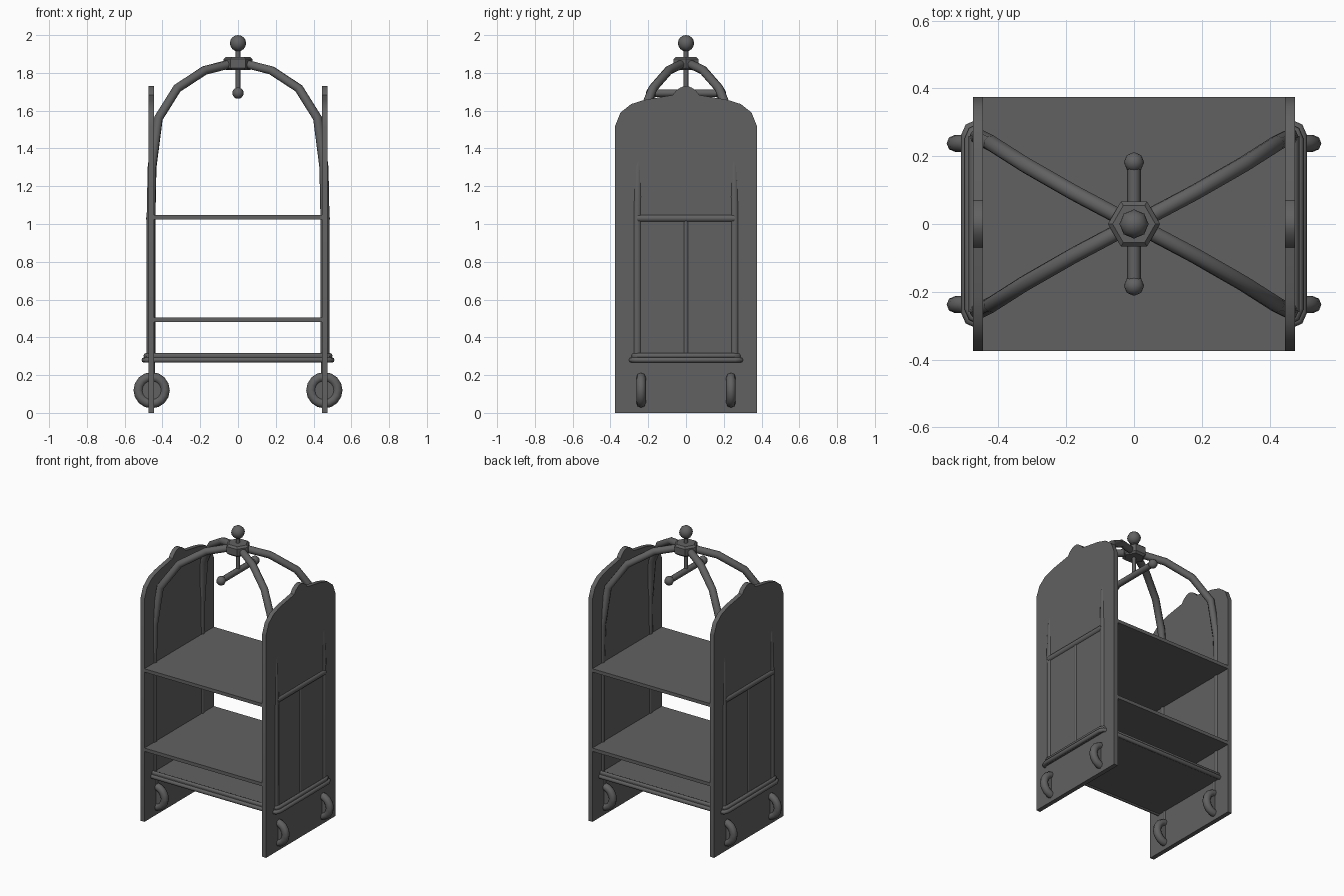
import bpy, bmesh, math
from mathutils import Vector

if "Cube" in bpy.data.objects:
    bpy.data.objects.remove(bpy.data.objects["Cube"])


def smooth(o, angle=40):
    bpy.ops.object.select_all(action='DESELECT')
    o.select_set(True)
    bpy.context.view_layer.objects.active = o
    bpy.ops.object.shade_smooth_by_angle(angle=math.radians(angle))


def box(name, loc, size):
    bpy.ops.mesh.primitive_cube_add(size=1, location=loc)
    o = bpy.context.object
    o.name = name
    o.scale = size
    return o


def ball(name, loc, r):
    bpy.ops.mesh.primitive_uv_sphere_add(segments=8, ring_count=8, radius=r, location=loc)
    o = bpy.context.object
    o.name = name
    smooth(o, 60)


def tube(name, pts, r, cyclic=False):
    cu = bpy.data.curves.new(name, 'CURVE')
    cu.dimensions = '3D'
    cu.bevel_depth = r
    cu.bevel_resolution = 2
    cu.use_fill_caps = True
    s = cu.splines.new('POLY')
    s.points.add(len(pts) - 1)
    for p, c in zip(s.points, pts):
        p.co = (*c, 1)
    s.use_cyclic_u = cyclic
    o = bpy.data.objects.new(name, cu)
    bpy.context.collection.objects.link(o)
    bpy.ops.object.select_all(action='DESELECT')
    o.select_set(True)
    bpy.context.view_layer.objects.active = o
    bpy.ops.object.convert(target='MESH')
    o = bpy.context.object
    o.name = name
    smooth(o, 50)


def extrude(name, pts, vec):
    bm = bmesh.new()
    f = bm.faces.new([bm.verts.new(p) for p in pts])
    g = bmesh.ops.extrude_face_region(bm, geom=[f])
    vs = [v for v in g['geom'] if isinstance(v, bmesh.types.BMVert)]
    bmesh.ops.translate(bm, vec=Vector(vec), verts=vs)
    bmesh.ops.recalc_face_normals(bm, faces=bm.faces)
    me = bpy.data.meshes.new(name)
    bm.to_mesh(me)
    bm.free()
    o = bpy.data.objects.new(name, me)
    bpy.context.collection.objects.link(o)
    return o


def outline(hx, hy, z, c=0.035):
    pts = []
    for cx, cy, a0 in ((1, 1, 0), (-1, 1, 90), (-1, -1, 180), (1, -1, 270)):
        for k in range(3):
            a = math.radians(a0 + 45 * k)
            pts.append((cx * (hx - c) + c * math.cos(a), cy * (hy - c) + c * math.sin(a), z))
    return pts


# side panels with arched, crested top
half = [(0.375, 0), (0.375, 1.52), (0.347, 1.59), (0.29, 1.635), (0.22, 1.657),
        (0.07, 1.683), (0.054, 1.705), (0.03, 1.722), (0.01, 1.73)]
profile = half + [(-y, z) for y, z in reversed(half)]
for s, side in ((1, 'right'), (-1, 'left')):
    smooth(extrude(side + '_panel', [(s * 0.46 - 0.015, y, z) for y, z in profile], (0.03, 0, 0)))

# shelves and base deck with double tube rim
for name, z in (('lower_shelf', 0.493), ('upper_shelf', 1.035)):
    box(name, (0, 0, z), (0.89, 0.75, 0.023))
extrude('base_deck', outline(0.495, 0.295, 0.273), (0, 0, 0.03))
tube('base_rim_lower', outline(0.497, 0.294, 0.28), 0.014, True)
tube('base_rim_upper', outline(0.488, 0.284, 0.303), 0.013, True)

# corner posts curving into the crossing arches
path = [(0.461, 0.258, 0.29), (0.461, 0.258, 1.0), (0.455, 0.255, 1.3), (0.421, 0.238, 1.56),
        (0.322, 0.175, 1.718), (0.177, 0.092, 1.813), (0.06, 0.03, 1.843)]
for sy, name in ((1, 'arch_a'), (-1, 'arch_b')):
    a = [(x, sy * y, z) for x, y, z in path]
    tube(name, a + [(-x, -y, z) for x, y, z in reversed(a)], 0.024)

for s, side in ((1, 'right'), (-1, 'left')):
    # side rail and middle post
    tube(side + '_rail', [(s * 0.468, -0.26, 1.03), (s * 0.468, 0.26, 1.03)], 0.02)
    tube(side + '_middle_post', [(s * 0.465, 0, 0.3), (s * 0.465, 0, 1.03)], 0.016)
    # dished wheels (round tyre and thin disc) with stems
    for y in (-0.238, 0.238):
        loc, rot = (s * 0.457, y, 0.12), (math.pi / 2, 0, 0)
        bpy.ops.mesh.primitive_torus_add(major_radius=0.071, minor_radius=0.025,
                                         major_segments=16, minor_segments=8,
                                         location=loc, rotation=rot)
        bpy.context.object.name = side + '_tyre'
        smooth(bpy.context.object, 60)
        bpy.ops.mesh.primitive_cylinder_add(vertices=16, radius=0.07, depth=0.02,
                                            location=loc, rotation=rot)
        bpy.context.object.name = side + '_wheel_disc'
        tube(side + '_wheel_stem', [(s * 0.457, y, 0.18), (s * 0.457, y, 0.29)], 0.018)

# hexagonal hub and finial
bpy.ops.mesh.primitive_cylinder_add(vertices=6, radius=0.077, depth=0.07,
                                    location=(0, 0, 1.85), rotation=(0, 0, math.pi / 6))
hub = bpy.context.object
hub.name = 'hub'
bevel = hub.modifiers.new('soft_edges', 'BEVEL')
bevel.width = 0.012
bevel.segments = 1
bevel.limit_method = 'ANGLE'
bevel.angle_limit = math.radians(70)
tube('hub_stem', [(0, 0, 1.69), (0, 0, 1.94)], 0.012)
ball('finial', (0, 0, 1.957), 0.043)

# hanging bar under the hub
tube('hanging_bar', [(0, -0.185, 1.693), (0, 0.185, 1.693)], 0.02)
for y in (-0.182, 0.182):
    ball('bar_end', (0, y, 1.693), 0.03)

# dark finish on every part
dark = bpy.data.materials.new('dark_metal')
dark.diffuse_color = (0.12, 0.12, 0.12, 1)
dark.use_nodes = True
dark.node_tree.nodes["Principled BSDF"].inputs["Base Color"].default_value = dark.diffuse_color
for o in bpy.context.scene.objects:
    o.data.materials.clear()
    o.data.materials.append(dark)
